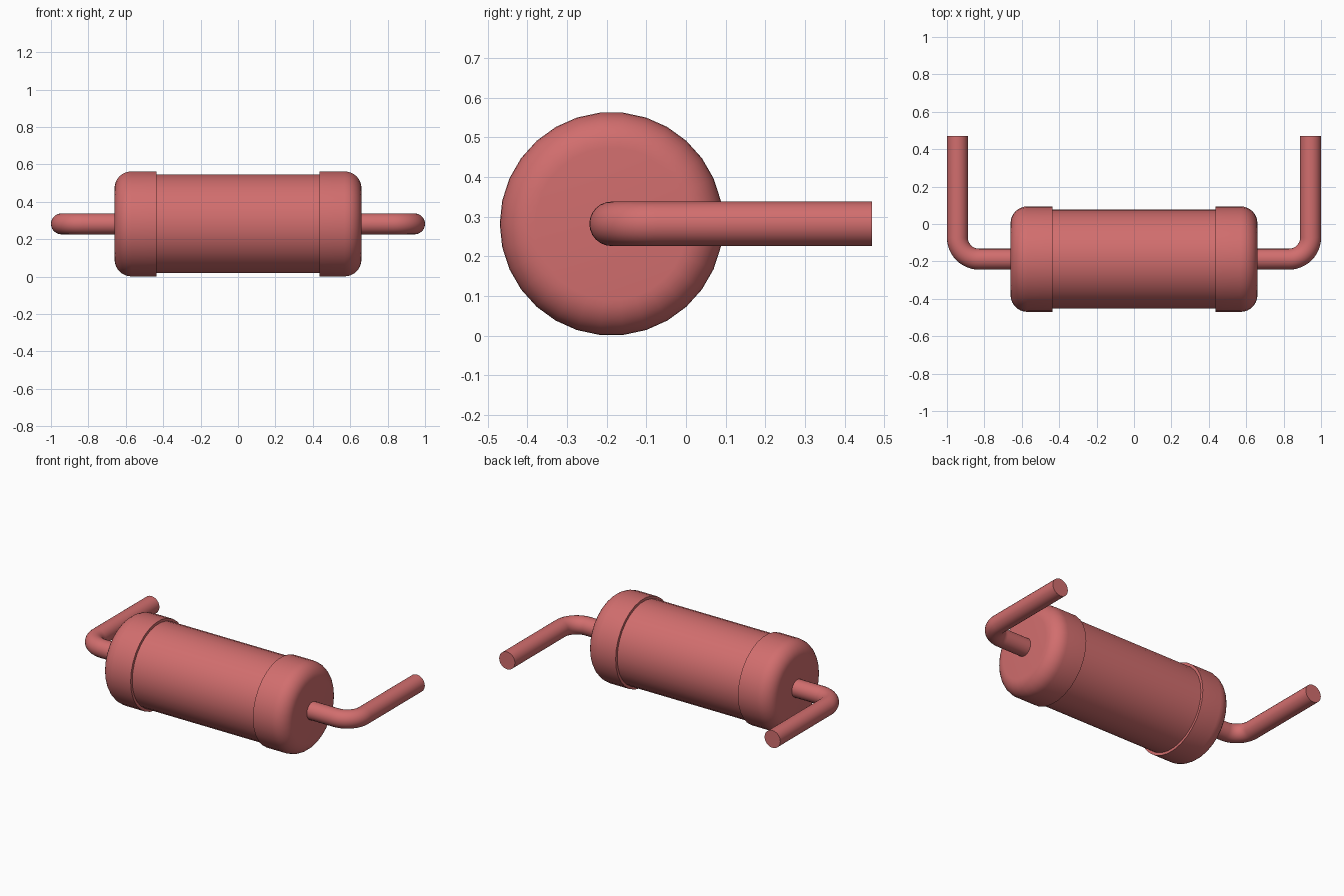
import bpy, bmesh, math
from mathutils import Vector

if "Cube" in bpy.data.objects:
    bpy.data.objects.remove(bpy.data.objects["Cube"], do_unlink=True)

AXIS_Y, AXIS_Z = -0.188, 0.282      # centre line of the body
CAP_R, BODY_R, LEAD_R = 0.282, 0.265, 0.056
CAP_IN, CAP_OUT, FILLET = 0.435, 0.66, 0.09
LEAD_X, LEAD_END, BEND_R = 0.944, 0.47, 0.115

red = bpy.data.materials.new("soft red")
red.use_nodes = True
red.diffuse_color = (0.64, 0.155, 0.155, 1)
red.node_tree.nodes["Principled BSDF"].inputs["Base Color"].default_value = red.diffuse_color


def tube(name, sections, sides, mirror=False):
    """Skin rings given as (centre, direction, radius), directions lying in the XY plane."""
    bm = bmesh.new()
    rings = []
    for centre, direction, radius in sections:
        side = Vector((-direction.y, direction.x, 0))
        ring = []
        for i in range(sides):
            a = math.tau * i / sides
            offset = side * math.cos(a) + Vector((0, 0, 1)) * math.sin(a)
            ring.append(bm.verts.new(centre + offset * radius))
        rings.append(ring)
    for r0, r1 in zip(rings, rings[1:]):
        for i in range(sides):
            j = (i + 1) % sides
            bm.faces.new((r0[i], r0[j], r1[j], r1[i]))
    bm.faces.new(rings[0])
    bm.faces.new(rings[-1])
    bmesh.ops.recalc_face_normals(bm, faces=bm.faces)
    mesh = bpy.data.meshes.new(name)
    bm.to_mesh(mesh)
    bm.free()
    mesh.materials.append(red)
    obj = bpy.data.objects.new(name, mesh)
    bpy.context.collection.objects.link(obj)
    if mirror:
        obj.modifiers.new("Mirror", 'MIRROR').use_clip = False
    bpy.ops.object.select_all(action='DESELECT')
    obj.select_set(True)
    bpy.context.view_layer.objects.active = obj
    bpy.ops.object.shade_smooth_by_angle(angle=math.radians(35))
    return obj


def on_axis(x, radius):
    return (Vector((x, AXIS_Y, AXIS_Z)), Vector((1, 0, 0)), radius)


# Straight cylindrical body
tube("body", [on_axis(-0.45, BODY_R), on_axis(0.45, BODY_R)], 30)

# Rounded end caps
cap = [on_axis(CAP_IN, CAP_R)]
for k in range(9):
    a = math.pi / 2 * k / 8
    cap.append(on_axis(CAP_OUT - FILLET + FILLET * math.sin(a),
                       CAP_R - FILLET + FILLET * math.cos(a)))
tube("end_caps", cap, 30, mirror=True)

# Wire leads, bent a quarter turn towards the back
lead = [on_axis(CAP_OUT - 0.02, LEAD_R)]
for k in range(13):
    a = math.pi / 2 * k / 12
    centre = Vector((LEAD_X - BEND_R + BEND_R * math.sin(a),
                     AXIS_Y + BEND_R - BEND_R * math.cos(a), AXIS_Z))
    lead.append((centre, Vector((math.cos(a), math.sin(a), 0)), LEAD_R))
lead.append((Vector((LEAD_X, LEAD_END, AXIS_Z)), Vector((0, 1, 0)), LEAD_R))
tube("wire_leads", lead, 24, mirror=True)
